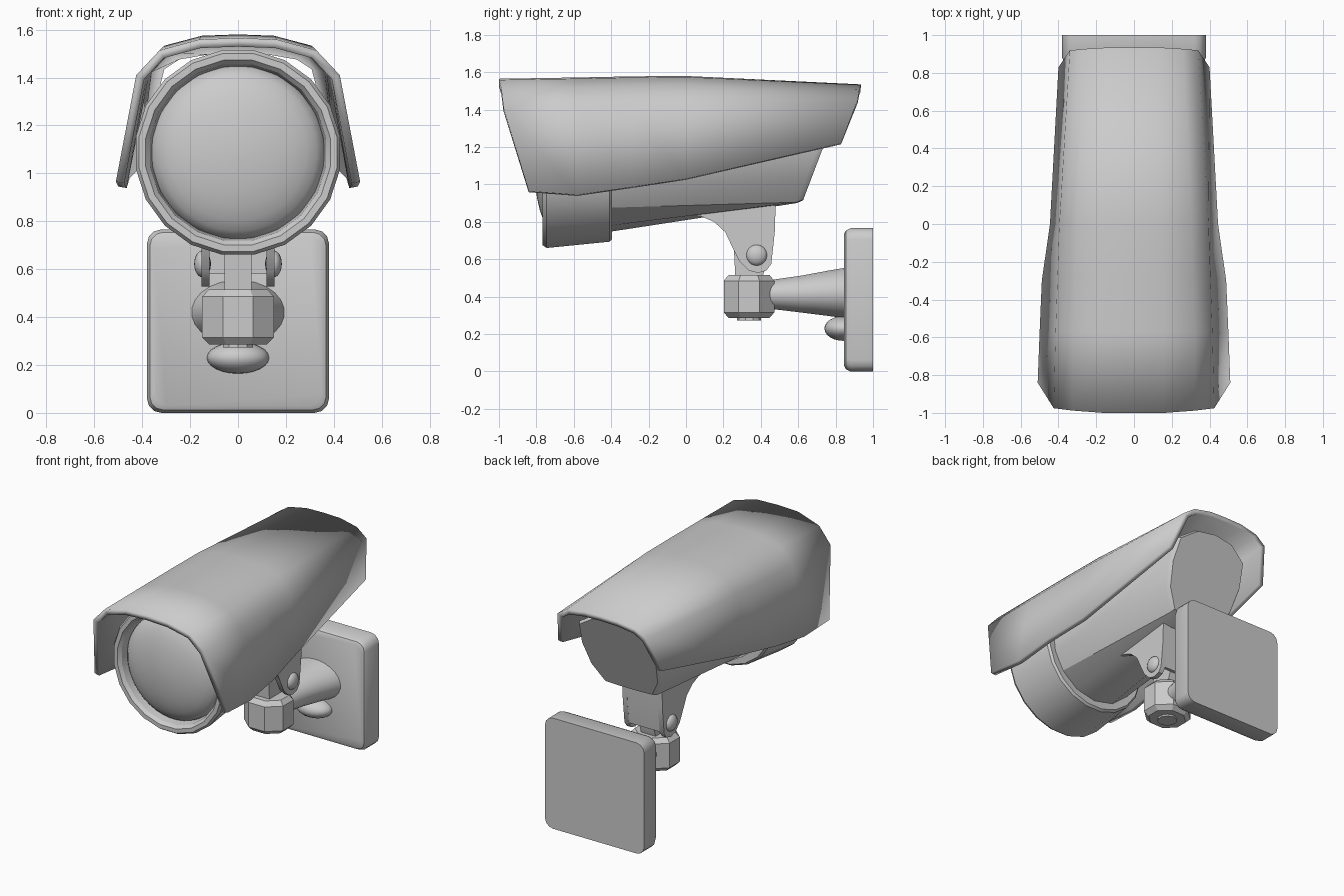
import bpy, bmesh, math
from mathutils import Vector

if "Cube" in bpy.data.objects:
    bpy.data.objects.remove(bpy.data.objects["Cube"])


def make(name, verts, faces, angle=35, fix=True):
    me = bpy.data.meshes.new(name)
    me.from_pydata(verts, [], faces)
    if fix:
        bm = bmesh.new()
        bm.from_mesh(me)
        bmesh.ops.recalc_face_normals(bm, faces=bm.faces)
        bm.to_mesh(me)
        bm.free()
    ob = bpy.data.objects.new(name, me)
    bpy.context.collection.objects.link(ob)
    smooth(ob, angle)
    return ob


def smooth(ob, angle):
    bpy.ops.object.select_all(action='DESELECT')
    ob.select_set(True)
    bpy.context.view_layer.objects.active = ob
    bpy.ops.object.shade_smooth_by_angle(angle=math.radians(angle))


def loft(name, rings, closed=True, angle=35):
    """Skin a list of equal-length point rings; closed rings get end caps."""
    n = len(rings[0])
    verts = [p for r in rings for p in r]
    faces = []
    for k in range(len(rings) - 1):
        for i in range(n if closed else n - 1):
            j = (i + 1) % n
            faces.append((k * n + i, k * n + j, (k + 1) * n + j, (k + 1) * n + i))
    if closed:
        faces += [tuple(range(n)), tuple(range(len(verts) - n, len(verts)))]
    return make(name, verts, faces, angle, fix=closed)


def ellipse_y(y, rx, rz, zc, n):
    return [(rx * math.cos(t), y, zc + rz * math.sin(t))
            for t in (2 * math.pi * (i + .5) / n for i in range(n))]


def ellipse_z(z, rx, ry, yc, n):
    return [(rx * math.cos(t), yc + ry * math.sin(t), z)
            for t in (2 * math.pi * (i + .5) / n for i in range(n))]


def slab(name, profile, x0, x1, angle=35):
    """Extrude a (y, z) profile along x."""
    return loft(name, [[(x, y, z) for y, z in profile] for x in (x0, x1)], angle=angle)


def ball(name, loc, scale):
    bpy.ops.mesh.primitive_uv_sphere_add(segments=20, ring_count=12, radius=1, location=loc)
    ob = bpy.context.object
    ob.name = name
    ob.scale = scale
    smooth(ob, 60)
    return ob


# Sun hood: (y top, y bottom, z top, corner x, corner z, bottom x, bottom z)
hood_rings = []
for yt, yb, zt, xc, zc, xb, zb in [
        (-1.0, -.84, 1.565, .425, 1.41, .51, .965),
        (-.57, -.58, 1.572, .415, 1.42, .50, .945),
        (-.28, -.30, 1.578, .405, 1.43, .488, .985),
        (0, 0, 1.58, .395, 1.44, .445, 1.03),
        (.935, .83, 1.535, .34, 1.455, .40, 1.22)]:
    yc = yt + (yb - yt) * (zt - zc) / (zt - zb) * .6
    half = [(xc * .38, yt, zt - (zt - zc) * .04),
            (xc * .77, (yt + yc) / 2, zt - (zt - zc) * .33),
            (xc, yc, zc), (xb, yb, zb)]
    hood_rings.append([(-x, y, z) for x, y, z in reversed(half)] + [(0, yt, zt)] + half)
hood = loft('sun_hood', hood_rings, closed=False, angle=40)
mod = hood.modifiers.new('thickness', 'SOLIDIFY')
mod.thickness = .036
mod.offset = -1
mod.use_even_offset = True

# Camera body: round at the front, flat bottomed at the slanted rear
front = [(0, .745), (.15, .778), (.27, .875), (.335, 1.0), (.345, 1.09),
         (.30, 1.26), (.17, 1.39), (0, 1.435)]
rear = [(0, .90), (.1, .90), (.19, .905), (.27, 1.03), (.30, 1.2),
        (.28, 1.36), (.15, 1.445), (0, 1.465)]


def full(half, yfun):
    pts = half + [(-x, z) for x, z in reversed(half[1:-1])]
    return [(x, yfun(z), z) for x, z in pts]


inset = [(x * .94, 1.19 + (z - 1.19) * .95) for x, z in rear]
loft('camera_body', [full(front, lambda z: -.42),
                     full(rear, lambda z: .59 + (z - .9) * .38),
                     full(inset, lambda z: .62 + (z - .9) * .38)], angle=32)

# Lens housing ring and domed glass
N, ZC = 20, 1.087
ring_profile = [(.33, -.40), (.385, -.395), (.398, -.41), (.432, -.745), (.418, -.766),
                (.39, -.766), (.372, -.745), (.36, -.67)]
loft('lens_housing', [ellipse_y(y, r, r, ZC, N) for r, y in ring_profile], angle=28)
dome = [(.362 * math.cos(a), -.68 - .13 * math.sin(a))
        for a in (math.radians(d) for d in (0, 12, 25, 38, 51, 64, 77, 87))]
loft('lens_glass', [ellipse_y(y, r, r, ZC, 40) for r, y in dome], angle=60)

# Tilt bracket: two cheeks, back wall, pivot bolts
cheek = [(-.02, .88), (0, .84), (.08, .83), (.15, .80), (.21, .745), (.245, .67),
         (.285, .59), (.335, .54), (.385, .527), (.43, .54), (.456, .575),
         (.475, .75), (.48, .93)]
for s, side in ((1, 'right'), (-1, 'left')):
    slab('bracket_cheek_' + side, cheek, s * .118, s * .152)
    ball('pivot_bolt_' + side, (s * .148, .378, .622), (.035, .056, .056))
slab('bracket_back', [(.435, .58), (.456, .58), (.474, .75), (.478, .92), (.435, .92)], -.12, .12)

# Swivel stem and faceted knuckle
slab('swivel_stem', [(.265, .48), (.255, .68), (.32, .72), (.43, .68), (.44, .6), (.40, .48)],
     -.056, .056)
loft('swivel_knuckle', [ellipse_z(z, .162 * k, .146 * k, .337, 8) for z, k in
                        ((.285, .8), (.315, 1), (.485, 1), (.515, .82))], angle=15)
loft('knuckle_cap', [ellipse_z(z, .065, .065, .337, 10) for z in (.273, .30)])

# Flared wall arm and the knob below it
loft('wall_arm', [ellipse_y(y, rx, rz, z, 24) for y, rx, rz, z in
                  ((.40, .085, .076, .412), (.47, .09, .08, .412), (.62, .115, .10, .414),
                   (.76, .16, .122, .418), (.86, .2, .137, .42))])
ball('arm_knob', (0, .84, .23), (.13, .10, .066))


# Wall plate with rounded corners and a bevelled front
def plate_ring(y, inset):
    pts = []
    for sx, sz, a0 in ((1, 1, 0), (-1, 1, 90), (-1, -1, 180), (1, -1, 270)):
        for d in (0, 30, 60, 90):
            a, r = math.radians(a0 + d), .06 - inset * .3
            h = .38 - inset - r
            pts.append((sx * h + r * math.cos(a), y, .383 + sz * (h + .003) + r * math.sin(a)))
    return pts


loft('wall_plate', [plate_ring(1.0, 0), plate_ring(.88, 0), plate_ring(.855, .012),
                    plate_ring(.845, .03)], angle=32)
